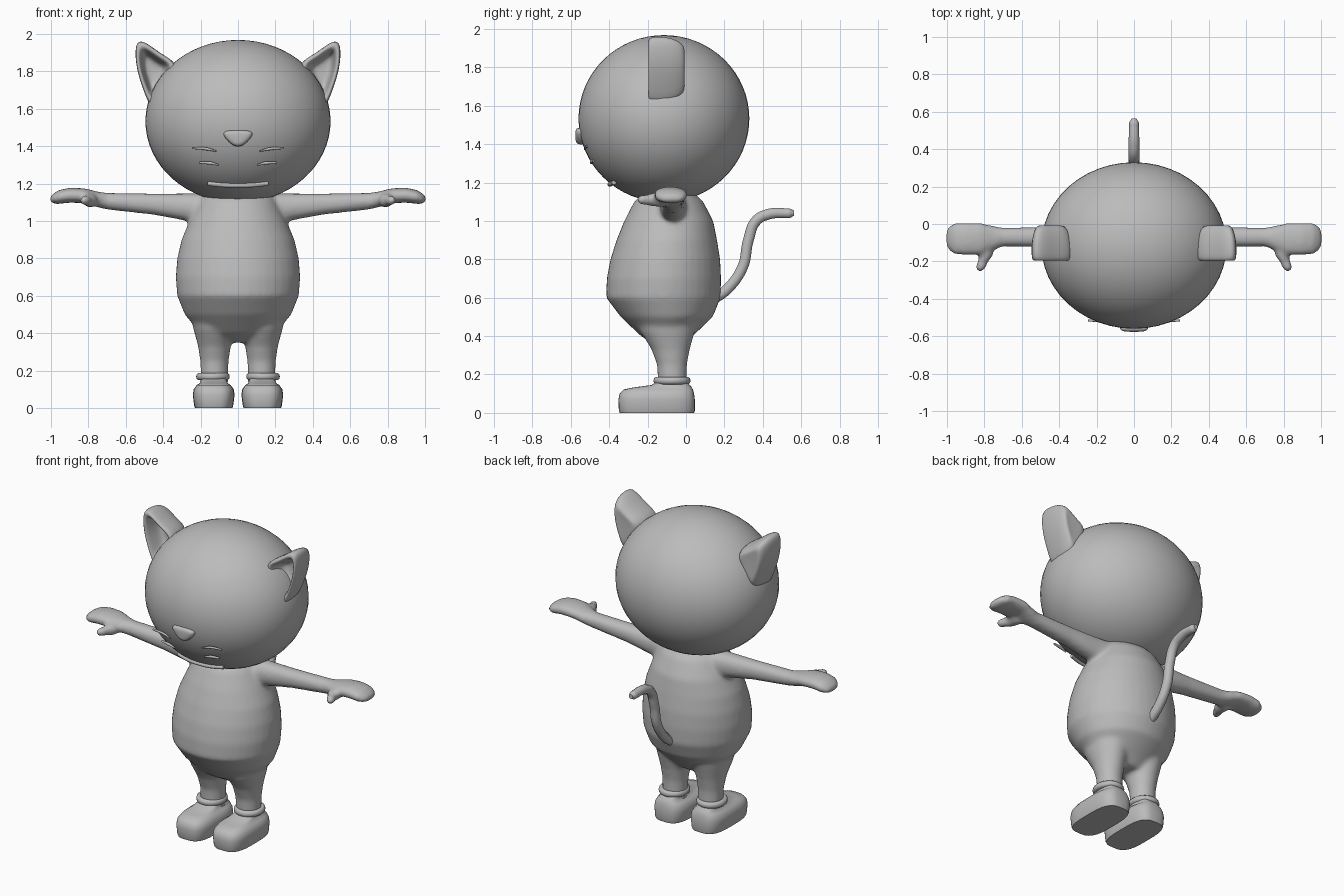
import bpy, bmesh, math
from mathutils import Vector

if "Cube" in bpy.data.objects:
    bpy.data.objects.remove(bpy.data.objects["Cube"])

grey = bpy.data.materials.new("plain grey")
grey.use_nodes = True
grey.diffuse_color = (0.5, 0.5, 0.5, 1)
grey.node_tree.nodes["Principled BSDF"].inputs["Base Color"].default_value = (0.5, 0.5, 0.5, 1)

X, Y, Z = Vector((1, 0, 0)), Vector((0, 1, 0)), Vector((0, 0, 1))


def oval(centre, u, v, power=2.0, n=24):
    """Ring of points on a superellipse with half axes u and v."""
    pts = []
    for i in range(n):
        a = 2 * math.pi * i / n
        c, s = math.cos(a), math.sin(a)
        pts.append(Vector(centre) + u * math.copysign(abs(c) ** (2 / power), c)
                   + v * math.copysign(abs(s) ** (2 / power), s))
    return pts


def loft(bm, rings):
    """Skin closed rings and cap both ends."""
    loops = [[bm.verts.new(p) for p in ring] for ring in rings]
    for a, b in zip(loops, loops[1:]):
        for i in range(len(a)):
            j = (i + 1) % len(a)
            bm.faces.new((a[i], a[j], b[j], b[i]))
    bm.faces.new(loops[0][::-1])
    bm.faces.new(loops[-1])


def finish(name, bm, mirror=False, subsurf=0):
    bmesh.ops.recalc_face_normals(bm, faces=bm.faces)
    for f in bm.faces:
        f.smooth = True
    mesh = bpy.data.meshes.new(name)
    bm.to_mesh(mesh)
    bm.free()
    mesh.materials.append(grey)
    ob = bpy.data.objects.new(name, mesh)
    bpy.context.collection.objects.link(ob)
    if mirror:
        ob.modifiers.new("mirror", 'MIRROR').use_mirror_merge = False
    if subsurf:
        sub = ob.modifiers.new("subdivide", 'SUBSURF')
        sub.levels = sub.render_levels = subsurf
    return ob


def tube(name, pts, radius, mirror=False, radii=None):
    """Rounded strand along a smooth path."""
    cu = bpy.data.curves.new(name, 'CURVE')
    cu.dimensions = '3D'
    cu.bevel_depth = radius
    cu.bevel_resolution = 3
    cu.use_fill_caps = True
    sp = cu.splines.new('BEZIER')
    sp.bezier_points.add(len(pts) - 1)
    for i, (bp, p) in enumerate(zip(sp.bezier_points, pts)):
        bp.co = p
        bp.handle_left_type = bp.handle_right_type = 'AUTO'
        bp.radius = radii[i] if radii else 1
    cu.materials.append(grey)
    ob = bpy.data.objects.new(name, cu)
    bpy.context.collection.objects.link(ob)
    if mirror:
        ob.modifiers.new("mirror", 'MIRROR').use_mirror_merge = False
    return ob


# Head
bm = bmesh.new()
bmesh.ops.create_uvsphere(bm, u_segments=48, v_segments=32, radius=1)
for v in bm.verts:
    v.co = Vector((v.co.x * 0.495, v.co.y * 0.445 - 0.115, v.co.z * 0.435 + 1.533))
finish("head", bm)

# Body with legs, arms and hands blended into one skin
bm = bmesh.new()
torso = [(.35, .1, .07, -.08), (.4, .2, .135, -.1), (.5, .285, .24, -.1), (.6, .325, .298, -.118),
         (.7, .333, .298, -.115), (.8, .325, .286, -.108), (.9, .302, .262, -.1),
         (1.0, .26, .232, -.09), (1.1, .21, .18, -.09), (1.15, .18, .13, -.09)]
loft(bm, [oval((0, y, z), X * rx, Y * ry, n=40) for z, rx, ry, y in torso])
leg = [(.1, .072, .074, -.07), (.25, .076, .078, -.073), (.33, .088, .1, -.08),
       (.42, .112, .14, -.095), (.52, .13, .17, -.1)]
arm = [(.1, -.07, 1.06, .085, .09), (.26, -.07, 1.073, .065, .075), (.45, -.07, 1.09, .055, .057),
       (.7, -.07, 1.106, .05, .045), (.75, -.075, 1.115, .065, .042), (.82, -.08, 1.135, .087, .04),
       (.9, -.08, 1.138, .088, .04), (.96, -.078, 1.128, .085, .037), (.993, -.077, 1.118, .062, .025),
       (1.006, -.077, 1.115, .03, .012)]
thumb = [(.79, -.11, .04), (.79, -.17, .036), (.81, -.205, .029), (.82, -.235, .028), (.825, -.254, .014)]
for side in (-1, 1):
    loft(bm, [oval((side * .126, y, z), X * rx, Y * ry) for z, rx, ry, y in leg])
    loft(bm, [oval((side * x, y, z), Y * ry, Z * rz, 2.2) for x, y, z, ry, rz in arm])
    loft(bm, [oval((side * x, y, 1.11), X * r, Z * r) for x, y, r in thumb])
body = finish("body", bm)
remesh = body.modifiers.new("blend", 'REMESH')
remesh.mode = 'VOXEL'
remesh.voxel_size = 0.012
remesh.use_smooth_shade = True
smooth = body.modifiers.new("soften", 'SMOOTH')
smooth.factor = 0.5
smooth.iterations = 10

# Ears: hollowed toward the front
outline = [(.45, 1.57), (.495, 1.67), (.54, 1.8), (.55, 1.9), (.54, 1.965), (.49, 1.955),
           (.41, 1.89), (.31, 1.84), (.36, 1.72)]
mid = Vector((.46, 0, 1.81))
layers = [(-.01, .4), (-.005, .7), (-.06, .95), (-.13, 1.02), (-.19, 1), (-.198, .85),
          (-.185, .68), (-.1, .55), (-.08, .3)]
bm = bmesh.new()
loft(bm, [[mid + (Vector((x, 0, z)) - mid) * s + Y * y for x, z in outline] for y, s in layers])
finish("ears", bm, True, 2)

# Shoes with flat soles
shoe = [(0, .1, -.345, .042), (.012, .104, -.35, .046), (.07, .112, -.352, .046), (.1, .107, -.346, .042),
        (.122, .092, -.325, .036), (.133, .075, -.27, .03), (.145, .07, -.18, .02), (.17, .065, -.14, 0)]
bm = bmesh.new()
loft(bm, [oval((.13, (a + b) / 2, z), X * rx, Y * (b - a) / 2, 3.2, 40) for z, rx, a, b in shoe])
finish("shoes", bm, True)
bpy.context.view_layer.objects.active = bpy.data.objects["shoes"]
bpy.data.objects["shoes"].select_set(True)
bpy.ops.object.shade_smooth_by_angle(angle=math.radians(50))

# Ankle cuffs
bm = bmesh.new()
n, m = 32, 10
rings = []
for i in range(n):
    a = 2 * math.pi * i / n
    out = Vector((math.cos(a), math.sin(a), 0))
    base = Vector((.134 + .073 * out.x, -.073 + .08 * out.y, .168))
    rings.append([bm.verts.new(p) for p in oval(base, out * .017, Z * .02, n=m)])
for i in range(n):
    for j in range(m):
        k, l = (i + 1) % n, (j + 1) % m
        bm.faces.new((rings[i][j], rings[k][j], rings[k][l], rings[i][l]))
finish("ankle_cuffs", bm, True)

# Tail
tube("tail", [(0, .14, .59), (0, .215, .645), (0, .295, .76), (0, .325, .9), (0, .365, 1.0),
              (0, .43, 1.035), (0, .54, 1.04), (0, .563, 1.04)], .029,
     radii=[1, 1, 1, 1, 1, 1, .9, .5])

# Nose: soft downward triangle
triangle = [(-.09, 1.485), (0, 1.488), (.09, 1.485), (.075, 1.445), (.025, 1.395), (-.025, 1.395), (-.075, 1.445)]
nose_mid = Vector((0, 0, 1.45))
bm = bmesh.new()
loft(bm, [[nose_mid + (Vector((x, 0, z)) - nose_mid) * s + Y * y for x, z in triangle]
          for y, s in ((-.5, .9), (-.55, 1), (-.57, .9), (-.577, .5))])
finish("nose", bm, subsurf=2)

# Whiskers
tube("upper_whiskers", [(.115, -.528, 1.373), (.17, -.52, 1.386), (.245, -.515, 1.39)], .008, True, [.5, 1, .7])
tube("lower_whiskers", [(.105, -.495, 1.3), (.15, -.49, 1.31), (.205, -.482, 1.312)], .009, True, [.5, 1, .7])

# Mouth: thin lip bar
tube("mouth", [(-.16, -.375, 1.2), (-.08, -.392, 1.192), (0, -.397, 1.19), (.08, -.392, 1.192), (.16, -.375, 1.2)], .012)
